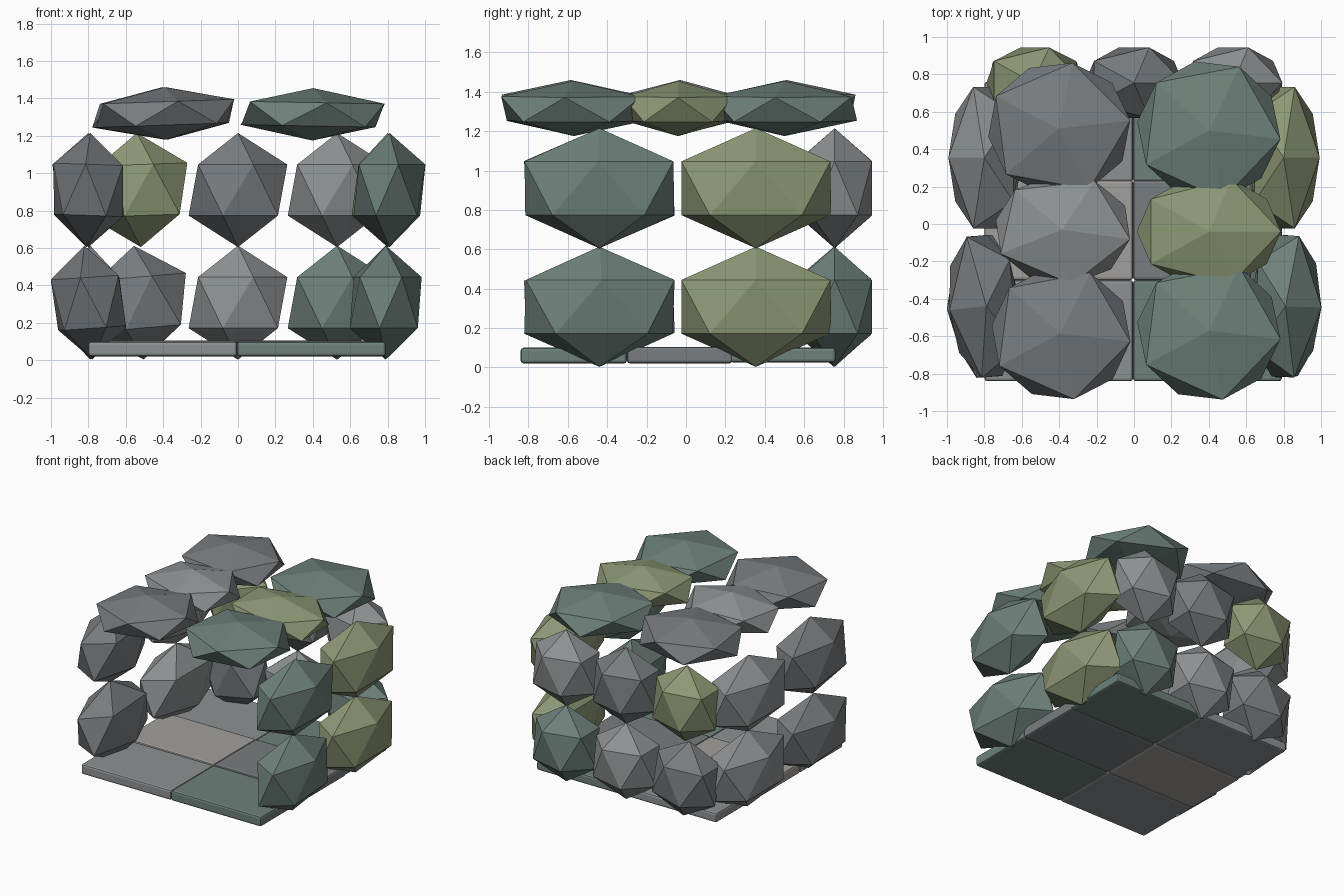
import bpy
from math import radians

if "Cube" in bpy.data.objects:
    bpy.data.objects.remove(bpy.data.objects["Cube"])

PALETTE = {
    "grey": (0.19, 0.205, 0.215),
    "light": (0.27, 0.285, 0.29),
    "green": (0.155, 0.22, 0.195),
    "olive": (0.27, 0.315, 0.18),
    "warm": (0.36, 0.35, 0.33),
}
mats = {}
for key, rgb in PALETTE.items():
    mats[key] = bpy.data.materials.new("stone_" + key)
    mats[key].diffuse_color = (*rgb, 1)


def rock(name, color, loc, size, rot=(0, 0, 0), turn=0):
    """Flat-faced boulder: icosahedron turned about z, stretched, then tilted."""
    bpy.ops.mesh.primitive_ico_sphere_add(subdivisions=1, radius=1, rotation=(0, 0, radians(turn)))
    bpy.ops.object.transform_apply(location=False, rotation=True, scale=False)
    ob = bpy.context.object
    ob.name = name
    ob.location, ob.scale = loc, size
    ob.rotation_euler = [radians(a) for a in rot]
    ob.data.materials.append(mats[color])


def slab(name, color, x0, x1, y0, y1, z0, z1):
    """Paving slab with softened edges."""
    bpy.ops.mesh.primitive_cube_add(size=1, location=((x0 + x1) / 2, (y0 + y1) / 2, (z0 + z1) / 2))
    ob = bpy.context.object
    ob.name = name
    ob.scale = (x1 - x0, y1 - y0, z1 - z0)
    bpy.ops.object.transform_apply(location=False, rotation=False, scale=True)
    bev = ob.modifiers.new("bevel", "BEVEL")
    bev.width, bev.segments = 0.015, 2
    ob.data.materials.append(mats[color])


# Floor: two columns of three slabs
rows = [(-0.84, -0.30, 0.02, 0.10), (-0.30, 0.235, 0.02, 0.105), (0.225, 0.76, 0.025, 0.10)]
for i, (row, left, right) in enumerate(zip(rows, ("light", "warm", "light"), ("green", "grey", "green"))):
    slab(f"floor_left_{i}", left, -0.80, -0.005, *row)
    slab(f"floor_right_{i}", right, -0.005, 0.79, *row)

# Side walls: two columns of two boulders on each side
SIDE = (0.215, 0.445, 0.305)
LOW, HIGH = 0.308, 0.91
rock("right_wall_front_low", "green", (0.79, -0.44, LOW), SIDE, (0, 0, 4))
rock("right_wall_front_high", "green", (0.81, -0.44, HIGH), SIDE, (0, 0, -2))
rock("right_wall_back_low", "olive", (0.79, 0.355, LOW), SIDE)
rock("right_wall_back_high", "olive", (0.80, 0.355, HIGH), SIDE)
rock("left_wall_front_low", "grey", (-0.80, -0.44, LOW), SIDE, (0, -4, 4), 180)
rock("left_wall_front_high", "grey", (-0.80, -0.44, HIGH), SIDE, (0, 2, 6), 180)
rock("left_wall_back_low", "light", (-0.79, 0.355, LOW), SIDE, (0, 0, 0), 180)
rock("left_wall_back_high", "light", (-0.80, 0.355, HIGH), SIDE, (0, 0, 0), 180)

# Back wall: three columns of two boulders
BACK = (0.295, 0.222, 0.305)
rock("back_wall_left_low", "grey", (-0.53, 0.75, LOW), BACK, (0, -5, 0))
rock("back_wall_left_high", "olive", (-0.53, 0.755, HIGH), BACK, (0, -2, 0))
rock("back_wall_middle_low", "light", (0, 0.755, LOW), BACK)
rock("back_wall_middle_high", "grey", (0, 0.755, HIGH), BACK)
rock("back_wall_right_low", "green", (0.53, 0.755, LOW), BACK)
rock("back_wall_right_high", "light", (0.53, 0.755, HIGH), BACK)

# Roof: six flattened boulders
rock("roof_left_front", "grey", (-0.39, -0.585, 1.32), (0.42, 0.40, 0.14), (0, -2, 0), -7)
rock("roof_left_middle", "light", (-0.38, -0.03, 1.32), (0.41, 0.33, 0.14), (0, -2, 0), -10)
rock("roof_left_back", "grey", (-0.40, 0.51, 1.32), (0.43, 0.40, 0.14), (0, -2, 0), 7)
rock("roof_right_front", "green", (0.40, -0.57, 1.315), (0.43, 0.42, 0.14), (0, 1, 0), -7)
rock("roof_right_middle", "olive", (0.40, -0.04, 1.315), (0.43, 0.33, 0.14), (0, 1, 0), 0)
rock("roof_right_back", "green", (0.40, 0.50, 1.315), (0.43, 0.42, 0.14), (0, 1, 0), -7)

for m in bpy.data.materials:
    if m.users and not m.is_grease_pencil:
        m.use_nodes = True
        m.node_tree.nodes["Principled BSDF"].inputs["Base Color"].default_value = m.diffuse_color
